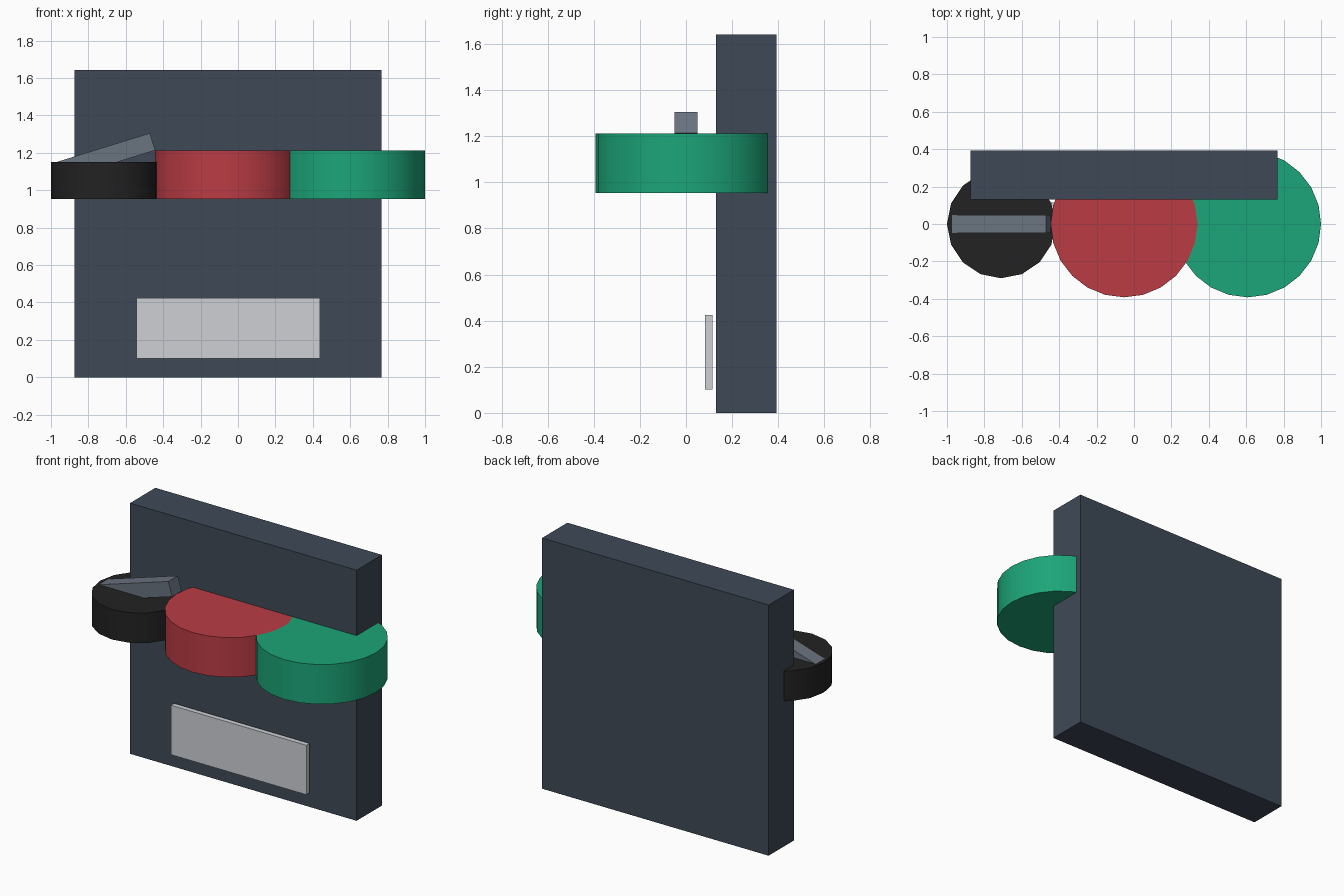
import bpy
from math import radians

if "Cube" in bpy.data.objects:
    bpy.data.objects.remove(bpy.data.objects["Cube"])


def srgb(r, g, b):
    def lin(c):
        c /= 255
        return c / 12.92 if c < 0.04045 else ((c + 0.055) / 1.055) ** 2.4
    return (lin(r), lin(g), lin(b), 1)


def finish(name, rgb):
    ob = bpy.context.object
    ob.name = ob.data.name = name
    mat = bpy.data.materials.new(name + "_colour")
    mat.diffuse_color = srgb(*rgb)
    mat.use_nodes = True
    mat.node_tree.nodes["Principled BSDF"].inputs["Base Color"].default_value = mat.diffuse_color
    ob.data.materials.append(mat)
    return ob


def box(name, centre, size, rgb, tilt=0):
    bpy.ops.mesh.primitive_cube_add(size=1, location=centre)
    ob = finish(name, rgb)
    ob.scale = size
    bpy.ops.object.transform_apply(location=False, rotation=False, scale=True)
    ob.rotation_euler.y = -radians(tilt)
    return ob


def disc(name, x, radius, z0, z1, sides, rgb):
    bpy.ops.mesh.primitive_cylinder_add(vertices=sides, radius=radius, depth=z1 - z0,
                                        location=(x, 0, (z0 + z1) / 2))
    finish(name, rgb)
    bpy.ops.object.shade_smooth_by_angle(angle=radians(30))


# upright backing panel and the label plate standing just off its front
box("panel", (-0.053, 0.262, 0.821), (1.642, 0.262, 1.642), (62, 73, 87))
box("label_plate", (-0.053, 0.099, 0.263), (0.981, 0.033, 0.324), (205, 208, 213))

# row of round controls
disc("switch_base", -0.71, 0.29, 0.953, 1.15, 16, (34, 34, 34))
disc("red_button", -0.053, 0.392, 0.953, 1.213, 24, (186, 60, 68))
disc("green_button", 0.608, 0.392, 0.953, 1.213, 24, (28, 165, 120))

# tilted switch lever, sunk into its base
box("switch_lever", (-0.71, 0, 1.181), (0.53, 0.098, 0.096), (106, 115, 128), tilt=17.2)
